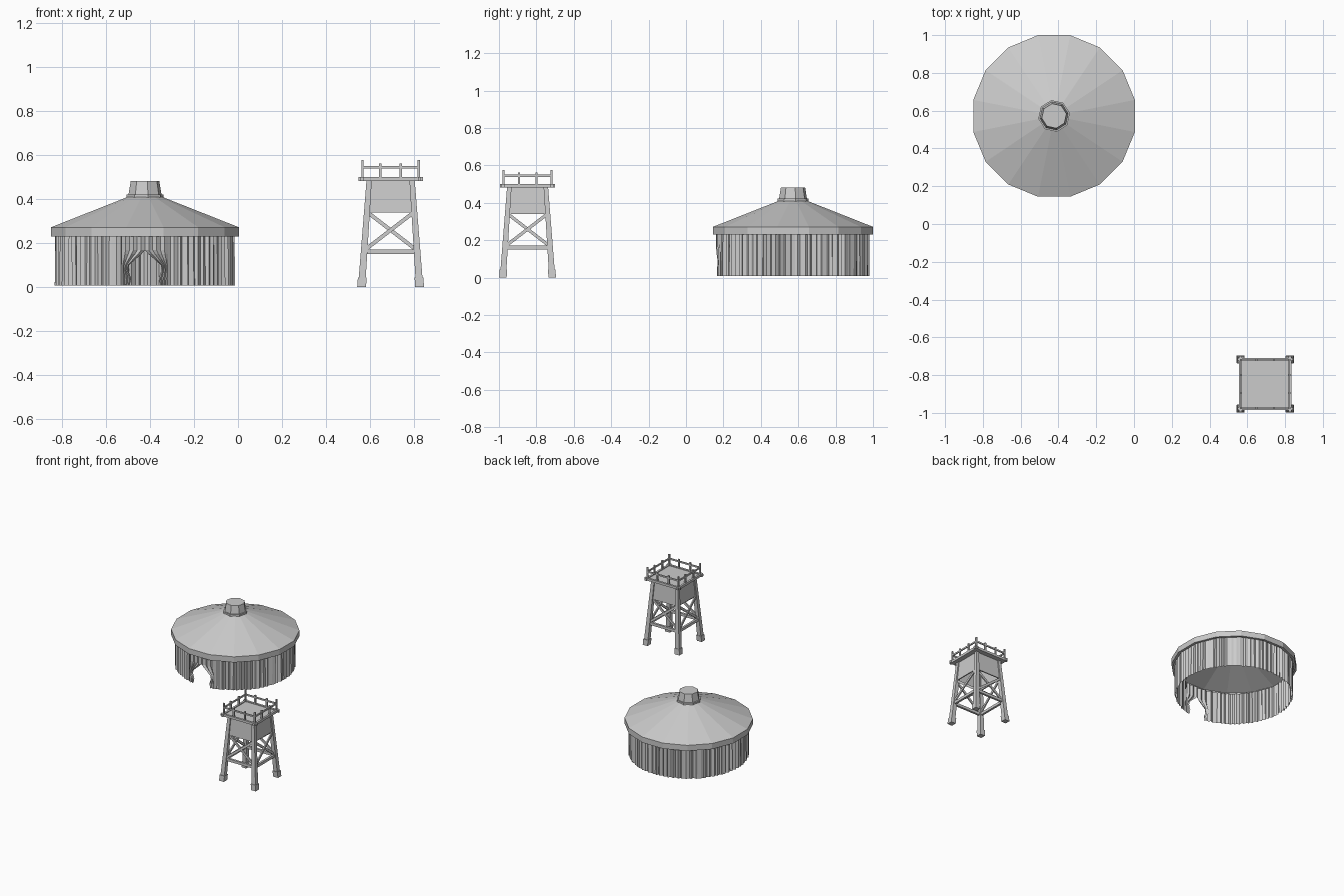
import bpy, math, random
from mathutils import Vector

if "Cube" in bpy.data.objects:
    bpy.data.objects.remove(bpy.data.objects["Cube"])

random.seed(4)
TX, TY = -0.423, 0.572      # tent centre
WX, WY = 0.694, -0.847      # tower centre


def mesh_object(name, verts, faces):
    me = bpy.data.meshes.new(name)
    me.from_pydata([tuple(v) for v in verts], [], faces)
    me.update()
    ob = bpy.data.objects.new(name, me)
    bpy.context.collection.objects.link(ob)
    return ob


def lathe(name, profile, sides, turn, cap=False):
    """Flat-sided turned shape around the tent axis."""
    verts, faces = [], []
    for r, z in profile:
        for i in range(sides):
            a = turn + math.tau * i / sides
            verts.append((TX + r * math.cos(a), TY + r * math.sin(a), z))
    for k in range(len(profile) - 1):
        for i in range(sides):
            j = (i + 1) % sides
            faces.append((k * sides + i, k * sides + j, (k + 1) * sides + j, (k + 1) * sides + i))
    if cap:
        faces.append(tuple((len(profile) - 1) * sides + i for i in range(sides)))
    return mesh_object(name, verts, faces)


def sheet(name, rows):
    """Surface through rows of points of equal length."""
    n = len(rows[0])
    faces = [(k * n + i, k * n + i + 1, (k + 1) * n + i + 1, (k + 1) * n + i)
             for k in range(len(rows) - 1) for i in range(n - 1)]
    return mesh_object(name, [p for row in rows for p in row], faces)


def beam(name, a, b, wa, da, wb=None, db=None, side=(1, 0, 0), level=False):
    """Box beam from a to b; w is its size along side, d across it."""
    a, b, s = Vector(a), Vector(b), Vector(side)
    axis = (b - a).normalized()
    if level:                                   # horizontal cut ends
        t = Vector((0, 1, 0))
    else:
        s = (s - axis * s.dot(axis)).normalized()
        t = axis.cross(s)
    verts = []
    for p, w, d in ((a, wa, da), (b, wb or wa, db or da)):
        for i, j in ((-1, -1), (1, -1), (1, 1), (-1, 1)):
            verts.append(p + s * i * w / 2 + t * j * d / 2)
    return mesh_object(name, verts, [(3, 2, 1, 0), (4, 5, 6, 7), (0, 1, 5, 4),
                                     (1, 2, 6, 5), (2, 3, 7, 6), (3, 0, 4, 7)])


# Tent roof: hanging rim and cone
lathe("tent_roof", [(0.418, 0.23), (0.436, 0.23), (0.436, 0.272), (0.075, 0.412)],
      16, math.pi / 16)

# Smoke cap: collar and tapered octagon
lathe("smoke_cap", [(0.085, 0.405), (0.085, 0.422), (0.076, 0.422), (0.066, 0.482)],
      8, math.radians(10), cap=True)

# Pleated cloth wall, open at the front door
half = math.radians(14.8)
start, span = -math.pi / 2 + half, math.tau - 2 * half
n = 150
low, high = [], []
for i in range(n + 1):
    a = start + span * i / n
    if 0 < i < n:
        a += random.uniform(-0.4, 0.4) * span / n
    fold = 0.412 - (random.uniform(0.006, 0.02) if i % 2 else random.uniform(0, 0.005))
    for row, z, r in ((low, 0.008, fold), (high, 0.25, fold + random.uniform(-0.004, 0.002))):
        row.append((TX + r * math.cos(a), TY + r * math.sin(a), z))
sheet("tent_wall", [low, high])

# Door curtains drawn aside: (height, half width of the gap)
gap = [(0.008, 0.07), (0.04, 0.063), (0.075, 0.075), (0.1, 0.072), (0.125, 0.045),
       (0.15, 0.016), (0.168, 0.0), (0.21, 0.0), (0.25, 0.0)]
for s, name in ((-1, "left_door_curtain"), (1, "right_door_curtain")):
    rows = []
    for z, g in gap:
        row = []
        for i in range(7):
            x = 0.106 + (g - 0.106) * i / 6
            r = 0.405 + (0.007 if i % 2 else -0.005)
            row.append((TX + s * x, TY - math.sqrt(r * r - x * x), z))
        rows.append(row)
    sheet(name, rows)


# Tower
def leg_offset(z):
    return 0.132 - 0.034 * z / 0.48


def turned(k, u, v, z):
    """Point on tower side k: u along the side, v outward."""
    c, s = ((1, 0), (0, 1), (-1, 0), (0, -1))[k]
    return (WX + u * c + v * s, WY + u * s - v * c, z)


# Legs with block feet
for sx in (-1, 1):
    for sy in (-1, 1):
        def corner(z):
            o = leg_offset(z)
            return (WX + sx * o, WY + sy * o, z)
        beam("leg", corner(0.03), corner(0.485), 0.032, 0.032, 0.024, 0.024, level=True)
        f, g = corner(0), corner(0.043)
        beam("foot", f, g, 0.04, 0.04, level=True)

# Deck
beam("deck", (WX, WY, 0.482), (WX, WY, 0.494), 0.262, 0.262, level=True)

for k, side in enumerate(("front", "right", "back", "left")):
    out = Vector(turned(k, 0, 1, 0)) - Vector((WX, WY, 0))
    # Side panel under the deck
    a, b = leg_offset(0.34), leg_offset(0.483)
    mesh_object(side + "_panel",
                [turned(k, u, v + e, z) for e in (0.004, -0.004)
                 for u, v, z in ((-a, a, 0.34), (a, a, 0.34), (b, b, 0.483), (-b, b, 0.483))],
                [(0, 1, 2, 3), (7, 6, 5, 4), (0, 4, 5, 1), (2, 6, 7, 3)])
    # Crossbar and X braces
    o = leg_offset(0.16)
    beam(side + "_crossbar", turned(k, -o, o, 0.161), turned(k, o, o, 0.161),
         0.016, 0.02, side=out)
    for s in (-1, 1):
        lo, hi = leg_offset(0.175), leg_offset(0.335)
        beam(side + "_brace", turned(k, -s * (lo - 0.01), lo + s * 0.004, 0.175),
             turned(k, s * (hi - 0.01), hi + s * 0.004, 0.335), 0.009, 0.017, side=out)
    # Deck edge beam, overhanging at the corners
    beam(side + "_deck_beam", turned(k, -0.147, 0.131, 0.491), turned(k, 0.147, 0.131, 0.491),
         0.015, 0.018, side=out)
    # Railing
    beam(side + "_rail", turned(k, -0.131, 0.128, 0.545), turned(k, 0.131, 0.128, 0.545),
         0.008, 0.011, side=out)
    for u, top in ((-0.128, 0.577), (-0.047, 0.562), (0.047, 0.562)):
        beam(side + "_rail_post", turned(k, u, 0.128, 0.485), turned(k, u, 0.128, top),
             0.011, 0.011, level=True)
